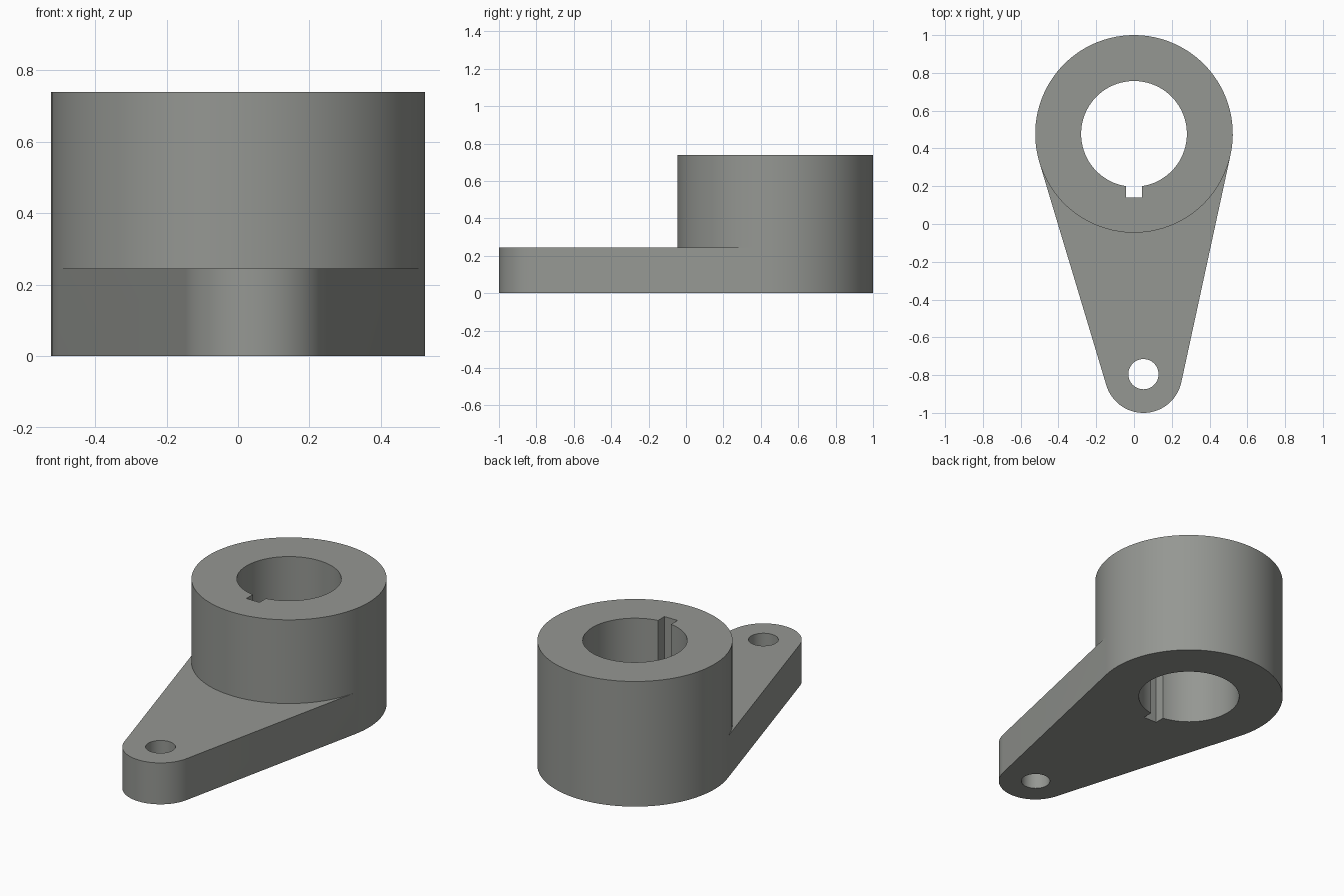
import bpy, bmesh, math
from mathutils import Vector

if "Cube" in bpy.data.objects:
    bpy.data.objects.remove(bpy.data.objects["Cube"])

HUB, HUB_R, HUB_H = Vector((0, 0.477)), 0.523, 0.74
PIN, PIN_R, ARM_H = Vector((0.05, -0.795)), 0.205, 0.245

steel = bpy.data.materials.new("grey_steel")
steel.diffuse_color = (0.30, 0.31, 0.29, 1)
steel.use_nodes = True
steel.node_tree.nodes["Principled BSDF"].inputs["Base Color"].default_value = steel.diffuse_color


def arc(c, r, a, b, n):
    return [(c.x + r * math.cos(a + (b - a) * i / n),
             c.y + r * math.sin(a + (b - a) * i / n)) for i in range(n + 1)]


def prism(name, outline, z0, z1):
    """Extrude a counter-clockwise outline from z0 to z1."""
    bm = bmesh.new()
    low = [bm.verts.new((x, y, z0)) for x, y in outline]
    top = [bm.verts.new((x, y, z1)) for x, y in outline]
    bm.faces.new(low[::-1])
    bm.faces.new(top)
    n = len(low)
    for i in range(n):
        j = (i + 1) % n
        bm.faces.new((low[i], low[j], top[j], top[i]))
    me = bpy.data.meshes.new(name)
    bm.to_mesh(me)
    bm.free()
    me.materials.append(steel)
    ob = bpy.data.objects.new(name, me)
    bpy.context.collection.objects.link(ob)
    return ob


def combine(target, tool, operation):
    mod = target.modifiers.new(operation.lower(), 'BOOLEAN')
    mod.operation, mod.solver, mod.object = operation, 'EXACT', tool
    bpy.context.view_layer.objects.active = target
    bpy.ops.object.modifier_apply(modifier=mod.name)
    bpy.data.objects.remove(tool)


# Angles where the straight arm sides touch both round ends
axis = PIN - HUB
mid = math.atan2(axis.y, axis.x)
spread = math.acos((HUB_R - PIN_R) / axis.length)
left, right = mid - spread, mid + spread

# Hub cylinder, with vertices at the tangent points
front = arc(HUB, HUB_R, left, right, 40)
back = arc(HUB, HUB_R, right, left + 2 * math.pi, 56)
lever = prism("lever", front + back[1:-1], 0, HUB_H)

# Tapered arm with a round end
arm = prism("arm", arc(PIN, PIN_R, left, right, 40) + [front[-1], front[0]], 0, ARM_H)
combine(lever, arm, 'UNION')

# Shaft bore, keyway and pin hole
bore = prism("bore", arc(HUB, 0.28, 0, 2 * math.pi, 80)[:-1], -0.1, 1)
combine(lever, bore, 'DIFFERENCE')
key = prism("keyway", [(-0.043, 0.14), (0.043, 0.14), (0.043, 0.4), (-0.043, 0.4)], -0.1, 1)
combine(lever, key, 'DIFFERENCE')
pin = prism("pin_hole", arc(PIN, 0.08, 0, 2 * math.pi, 48)[:-1], -0.1, 1)
combine(lever, pin, 'DIFFERENCE')

# Smooth round walls, sharp rims
bpy.ops.object.select_all(action='DESELECT')
lever.select_set(True)
bpy.context.view_layer.objects.active = lever
bpy.ops.object.shade_smooth_by_angle(angle=math.radians(30))
